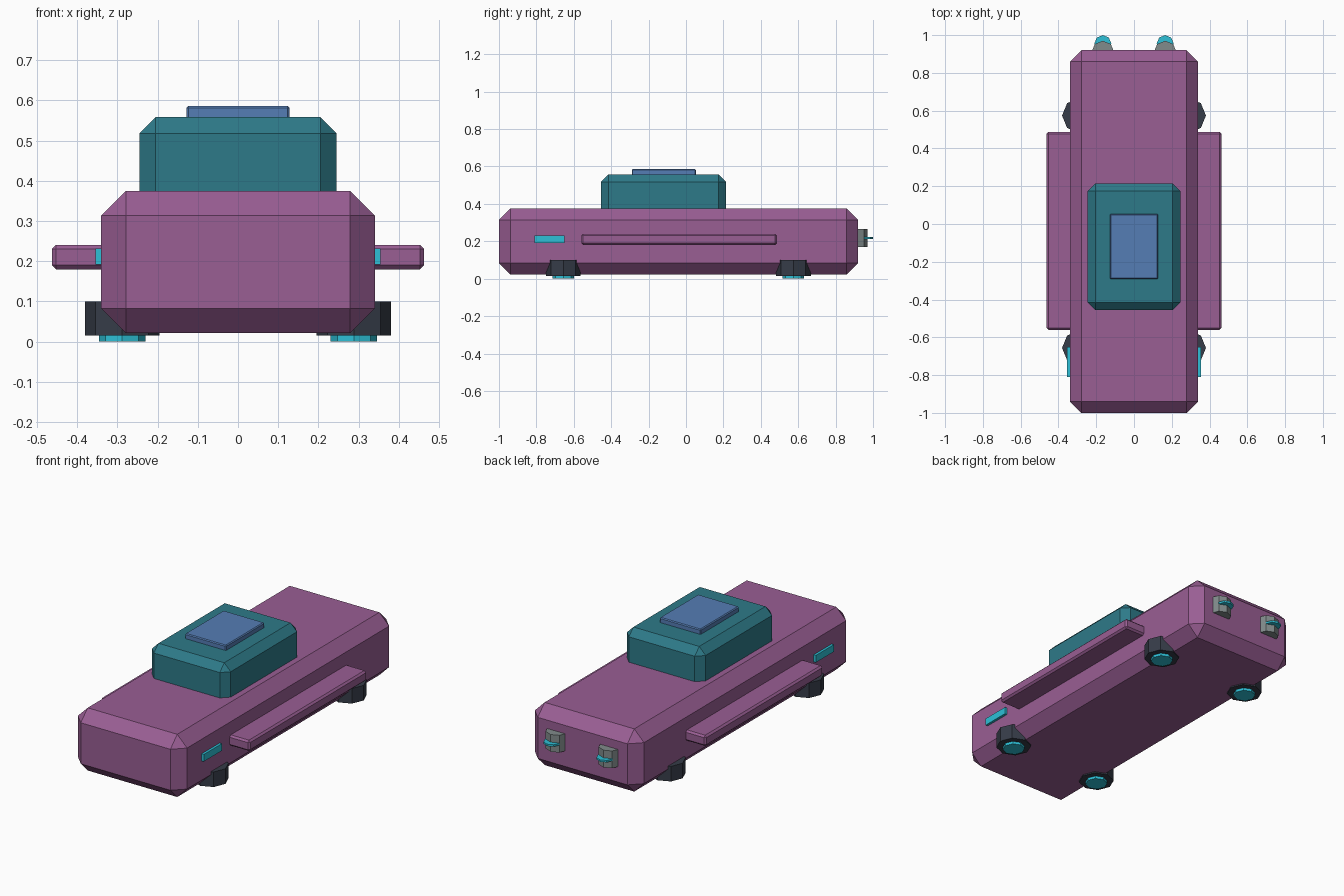
import bpy
import bmesh
from math import radians
from mathutils import Matrix, Vector

cube = bpy.data.objects.get("Cube")
if cube:
    bpy.data.objects.remove(cube, do_unlink=True)


def make_material(name, rgb):
    mat = bpy.data.materials.new(name)
    mat.use_nodes = True
    mat.diffuse_color = (*rgb, 1)
    mat.node_tree.nodes["Principled BSDF"].inputs["Base Color"].default_value = (*rgb, 1)
    return mat


plum = make_material("plum paint", (0.32, 0.112, 0.295))
teal = make_material("teal cabin", (0.027, 0.195, 0.25))
blue = make_material("blue panel", (0.089, 0.205, 0.46))
cyan = make_material("cyan glow", (0.026, 0.53, 0.68))
charcoal = make_material("charcoal", (0.037, 0.045, 0.065))
grey = make_material("nozzle grey", (0.22, 0.26, 0.26))


def finish(name, bm, mat):
    mesh = bpy.data.meshes.new(name)
    bm.to_mesh(mesh)
    bm.free()
    mesh.materials.append(mat)
    obj = bpy.data.objects.new(name, mesh)
    bpy.context.collection.objects.link(obj)
    return obj


def box(name, low, high, mat, bevel=0):
    """Box between two corners, with a single flat chamfer."""
    low, high = Vector(low), Vector(high)
    bm = bmesh.new()
    place = Matrix.Translation((low + high) / 2) @ Matrix.Diagonal((*(high - low), 1))
    bmesh.ops.create_cube(bm, size=1, matrix=place)
    obj = finish(name, bm, mat)
    if bevel:
        mod = obj.modifiers.new("chamfer", "BEVEL")
        mod.width = bevel
        mod.segments = 1
    return obj


def octagon(name, x, y, low, high, radius, mat):
    """Upright eight-sided prism with corners on the x and y axes."""
    bm = bmesh.new()
    place = Matrix.Translation((x, y, (low + high) / 2)) @ Matrix.Rotation(radians(90), 4, "Z")
    bmesh.ops.create_cone(bm, cap_ends=True, segments=8, radius1=radius,
                          radius2=radius, depth=high - low, matrix=place)
    return finish(name, bm, mat)


# Hull, cabin and roof panel
box("hull", (-0.34, -1, 0.022), (0.34, 0.92, 0.375), plum, 0.061)
box("cabin", (-0.245, -0.455, 0.28), (0.245, 0.215, 0.558), teal, 0.04)
box("roof_panel", (-0.128, -0.29, 0.54), (0.128, 0.053, 0.586), blue, 0.005)

for side, s in (("left", 1), ("right", -1)):
    # Side fins and light strips
    box(f"{side}_fin", (min(s * 0.3, s * 0.463), -0.56, 0.18),
        (max(s * 0.3, s * 0.463), 0.487, 0.24), plum, 0.01)
    box(f"{side}_light_strip", (min(s * 0.33, s * 0.354), -0.81, 0.192),
        (max(s * 0.33, s * 0.354), -0.65, 0.232), cyan)

    # Hover pads with glowing undersides
    for end, y in (("front", -0.656), ("rear", 0.574)):
        octagon(f"{end}_{side}_pad", s * 0.288, y, 0.015, 0.1, 0.093, charcoal)
        octagon(f"{end}_{side}_pad_glow", s * 0.288, y, 0, 0.03, 0.058, cyan)

    # Rear nozzles with a thin glowing disc
    octagon(f"{side}_nozzle", s * 0.165, 0.91, 0.17, 0.267, 0.06, grey)
    octagon(f"{side}_nozzle_glow", s * 0.165, 0.955, 0.213, 0.224, 0.045, cyan)
